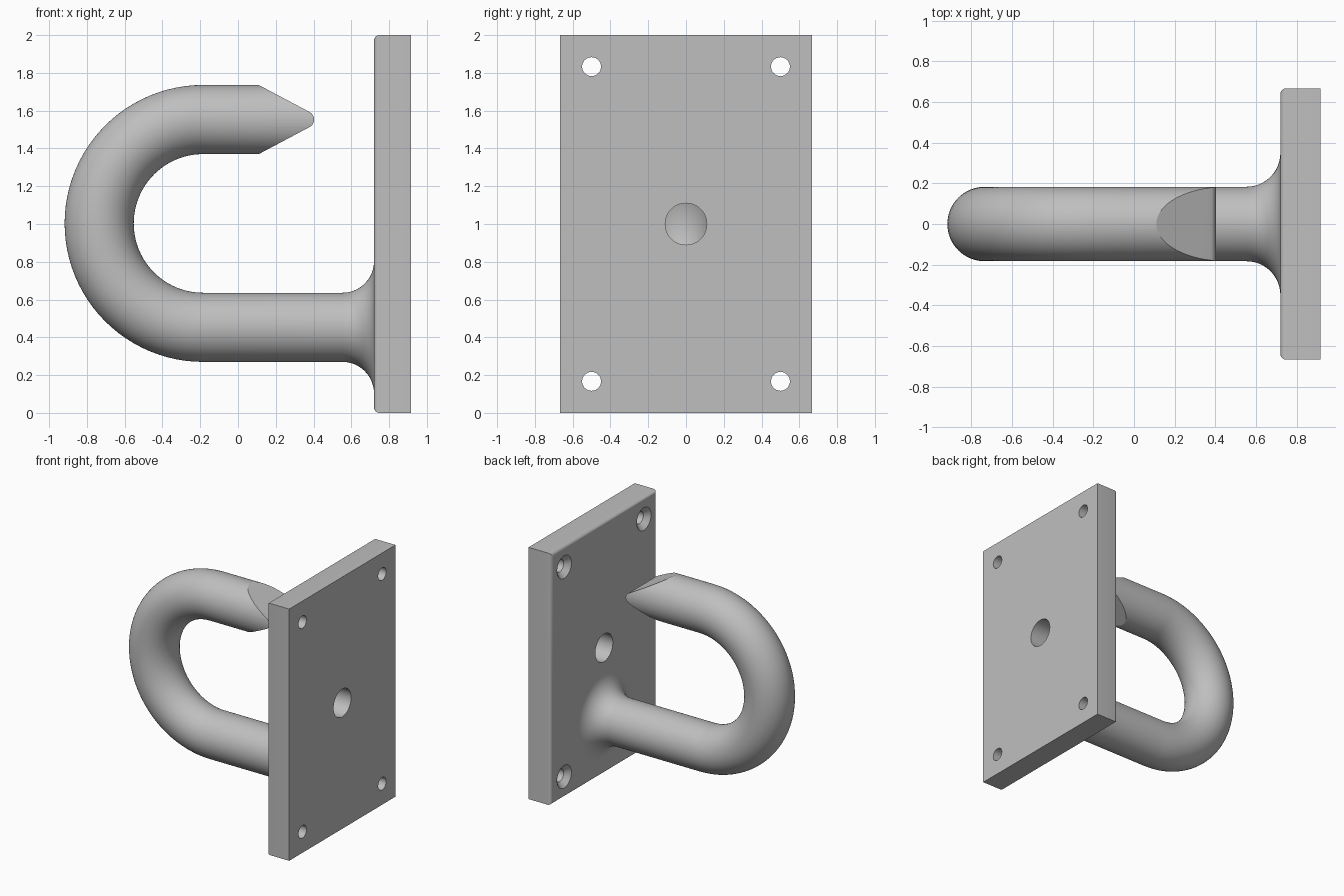
import bpy, bmesh, math
from mathutils import Vector, Matrix

cube = bpy.data.objects.get("Cube")
if cube:
    bpy.data.objects.remove(cube, do_unlink=True)

steel = bpy.data.materials.new("grey steel")
steel.use_nodes = True
GREY = (0.52, 0.52, 0.52, 1)
steel.diffuse_color = GREY
steel.node_tree.nodes["Principled BSDF"].inputs["Base Color"].default_value = GREY


def make_object(name, bm):
    bmesh.ops.recalc_face_normals(bm, faces=bm.faces)
    mesh = bpy.data.meshes.new(name)
    bm.to_mesh(mesh)
    bm.free()
    mesh.materials.append(steel)
    obj = bpy.data.objects.new(name, mesh)
    bpy.context.collection.objects.link(obj)
    return obj


def sweep(name, stations, sides):
    """Skin circles along the xz plane; each station is (x, z, angle, radius)."""
    bm = bmesh.new()
    rings = []
    for x, z, angle, radius in stations:
        across = Vector((-math.sin(angle), 0, math.cos(angle)))
        ring = []
        for i in range(sides):
            t = math.tau * i / sides
            offset = across * math.cos(t) + Vector((0, math.sin(t), 0))
            ring.append(bm.verts.new(Vector((x, 0, z)) + offset * radius))
        rings.append(ring)
    for a, b in zip(rings, rings[1:]):
        for i in range(sides):
            j = (i + 1) % sides
            bm.faces.new((a[i], a[j], b[j], b[i]))
    bm.faces.new(rings[0])
    bm.faces.new(rings[-1])
    return make_object(name, bm)


def apply_boolean(target, cutter, operation):
    mod = target.modifiers.new("cut", "BOOLEAN")
    mod.operation = operation
    mod.solver = "EXACT"
    mod.object = cutter
    bpy.context.view_layer.objects.active = target
    bpy.ops.object.modifier_apply(modifier=mod.name)
    bpy.data.objects.remove(cutter, do_unlink=True)


def smooth(obj, degrees):
    bpy.ops.object.select_all(action="DESELECT")
    obj.select_set(True)
    bpy.context.view_layer.objects.active = obj
    bpy.ops.object.shade_smooth_by_angle(angle=math.radians(degrees))


# Wall plate, rounded around its hook-side face
FACE, BACK = 0.72, 0.917
bm = bmesh.new()
bmesh.ops.create_cube(bm, size=1, matrix=Matrix.Translation(((FACE + BACK) / 2, 0, 1))
                      @ Matrix.Diagonal((BACK - FACE, 1.334, 2, 1)))
rim = [e for e in bm.edges if all(v.co.x < FACE + 0.01 for v in e.verts)]
bmesh.ops.bevel(bm, geom=rim, offset=0.028, segments=5, profile=0.5, affect="EDGES")
plate = make_object("wall_plate", bm)

# Central hole and four countersunk screw holes
apply_boolean(plate, sweep("centre_hole_cutter",
              [(FACE - 0.1, 1, 0, 0.11), (BACK + 0.1, 1, 0, 0.11)], 48), "DIFFERENCE")
for y in (-0.5, 0.5):
    for z in (0.167, 1.833):
        cutter = sweep("screw_hole_cutter",
                       [(FACE - 0.02, z, 0, 0.11), (FACE + 0.04, z, 0, 0.05),
                        (BACK + 0.1, z, 0, 0.05)], 32)
        cutter.data.transform(Matrix.Translation((0, y, 0)))
        apply_boolean(plate, cutter, "DIFFERENCE")
smooth(plate, 30)

# Hook bar: flared root, lower shank, half-circle bend, upper shank
ROD, BEND, CX, CZ, FILLET = 0.183, 0.55, -0.185, 1.003, 0.167
low, high = CZ - BEND, CZ + BEND
stations = [(FACE + 0.03, low, math.pi, ROD + FILLET)]
for i in range(13):
    t = math.pi / 2 * i / 12
    stations.append((FACE - FILLET + FILLET * math.cos(t), low, math.pi,
                     ROD + FILLET * (1 - math.sin(t))))
for i in range(49):
    t = math.pi * i / 48
    stations.append((CX - BEND * math.sin(t), CZ - BEND * math.cos(t), math.pi - t, ROD))
stations.append((0.5, high, 0, ROD))
hook = sweep("hook", stations, 64)

# Wedge point with a rounded nose
NOSE, TIP, SLOPE = 0.045, 0.403, math.radians(28)
profile = []
for i in range(13):
    t = (math.pi / 2 - SLOPE) * (i / 6 - 1)
    profile.append((TIP - NOSE + NOSE * math.cos(t), high + NOSE * math.sin(t)))
x, z = profile[-1]
run = 0.4
rise = z - high + run * math.tan(SLOPE)
profile += [(x - run, high + rise), (-1.2, high + rise), (-1.2, -1), (1, -1),
            (1, high - 0.5), (x - run + 0.15, high - 0.5), (x - run, high - rise)]
bm = bmesh.new()
side = bm.faces.new([bm.verts.new((px, -0.6, pz)) for px, pz in profile])
extruded = bmesh.ops.extrude_face_region(bm, geom=[side])["geom"]
bmesh.ops.translate(bm, vec=(0, 1.2, 0),
                    verts=[v for v in extruded if isinstance(v, bmesh.types.BMVert)])
apply_boolean(hook, make_object("point_cutter", bm), "INTERSECT")
smooth(hook, 25)
